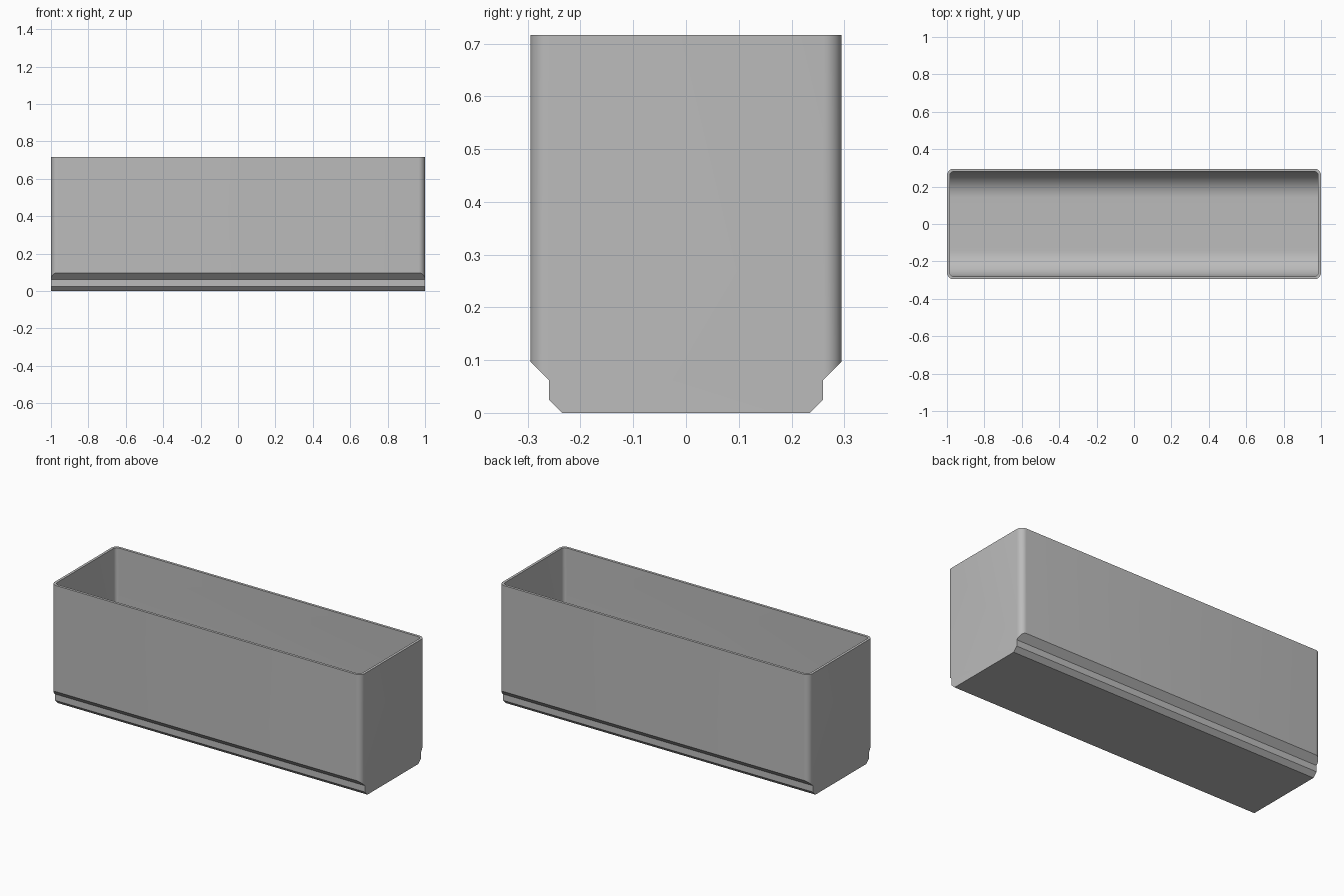
import bpy, bmesh, math

cube = bpy.data.objects.get("Cube")
if cube:
    bpy.data.objects.remove(cube, do_unlink=True)

grey = bpy.data.materials.new("plain grey")
grey.use_nodes = True
colour = (0.5, 0.5, 0.5, 1)
grey.diffuse_color = colour
grey.node_tree.nodes["Principled BSDF"].inputs["Base Color"].default_value = colour


def extrude(name, points, direction):
    """Make a solid by sweeping a closed outline along a direction."""
    bm = bmesh.new()
    face = bm.faces.new([bm.verts.new(p) for p in points])
    swept = bmesh.ops.extrude_face_region(bm, geom=[face])["geom"]
    bmesh.ops.translate(bm, vec=direction,
                        verts=[v for v in swept if isinstance(v, bmesh.types.BMVert)])
    bmesh.ops.recalc_face_normals(bm, faces=bm.faces)
    mesh = bpy.data.meshes.new(name)
    bm.to_mesh(mesh)
    bm.free()
    mesh.materials.append(grey)
    obj = bpy.data.objects.new(name, mesh)
    bpy.context.collection.objects.link(obj)
    return obj


def arc(cx, cy, r, start, steps):
    angles = [start + math.pi / 2 * i / steps for i in range(steps + 1)]
    return [(cx + r * math.cos(a), cy + r * math.sin(a)) for a in angles]


def rounded_prism(name, hx, hy, r, low, high):
    """Upright block with rounded vertical corners."""
    outline = []
    for i, (sx, sy) in enumerate([(1, 1), (-1, 1), (-1, -1), (1, -1)]):
        outline += arc(sx * (hx - r), sy * (hy - r), r, i * math.pi / 2, 8)
    return extrude(name, [(x, y, low) for x, y in outline], (0, 0, high - low))


def long_section(name, half, reach):
    """Mirror a half section (y, z) and sweep it along x."""
    section = half + [(-y, z) for y, z in reversed(half)]
    return extrude(name, [(-reach, y, z) for y, z in section], (2 * reach, 0, 0))


def boolean(target, tool, operation):
    tool.hide_render = True
    mod = target.modifiers.new(operation.lower(), "BOOLEAN")
    mod.object, mod.operation, mod.solver = tool, operation, "EXACT"
    bpy.context.view_layer.objects.active = target
    bpy.ops.object.modifier_apply(modifier=mod.name)
    bpy.data.objects.remove(tool, do_unlink=True)


height, wall, floor, scoop = 0.716, 0.015, 0.03, 0.14
half_x, half_y, corner = 1.0, 0.295, 0.035

# Outer shell: rounded block trimmed by the stepped foot section
bin_body = rounded_prism("open_bin", half_x, half_y, corner, 0, height)
foot = [(0.235, 0), (0.26, 0.025), (0.26, 0.062), (0.297, 0.099), (0.4, 0.099), (0.4, 1)]
boolean(bin_body, long_section("foot_section", foot, 1.2), "INTERSECT")

# Cavity: rounded plan, with scooped edges along the long sides of the floor
inner_y = half_y - wall
cavity = rounded_prism("cavity", half_x - wall, inner_y, corner - wall, 0.01, 1)
scooped = arc(inner_y - scoop, floor + scoop, scoop, -math.pi / 2, 20) + [(inner_y, 0.6), (0.4, 0.6), (0.4, 1.2)]
boolean(cavity, long_section("scoop_section", scooped, 1.2), "INTERSECT")
boolean(bin_body, cavity, "DIFFERENCE")

# Smooth the rounded corners and scoop while keeping edges crisp
bpy.ops.object.select_all(action="DESELECT")
bin_body.select_set(True)
bpy.context.view_layer.objects.active = bin_body
bpy.ops.object.shade_smooth_by_angle(angle=math.radians(30))
